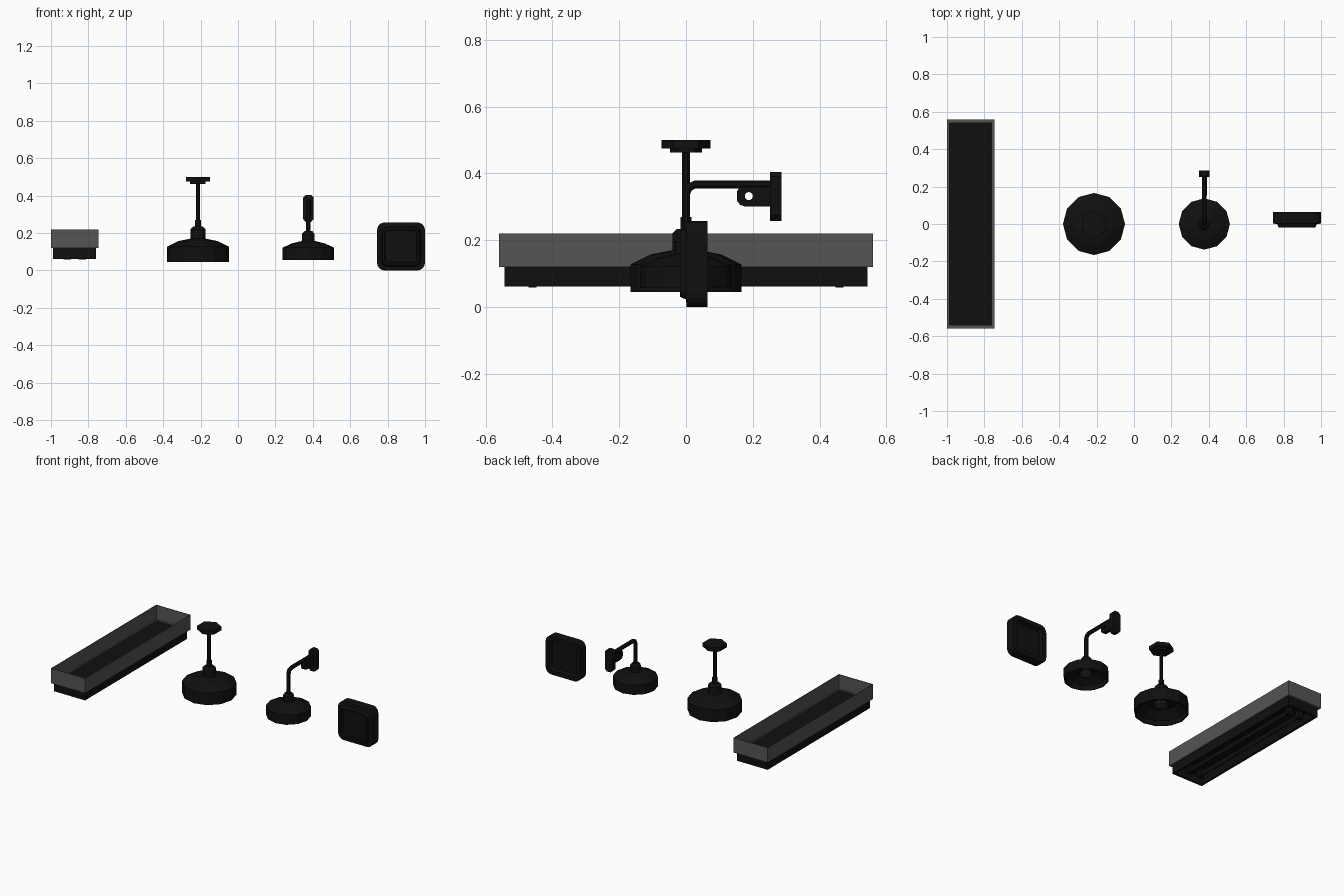
import bpy, bmesh, math
from mathutils import Vector

if "Cube" in bpy.data.objects:
    bpy.data.objects.remove(bpy.data.objects["Cube"])


def material(name, col):
    m = bpy.data.materials.new(name)
    m.diffuse_color = (*col, 1)
    m.use_nodes = True
    m.node_tree.nodes["Principled BSDF"].inputs["Base Color"].default_value = m.diffuse_color
    return m


BLACK = material("black metal", (0.005, 0.005, 0.005))
GREY = material("warm grey frame", (0.095, 0.087, 0.087))
TUBE = material("dark tube", (0.012, 0.012, 0.012))


def skin(name, rings, mat, loc=(0, 0, 0), caps=True, closed=False):
    """Join rings of equal point count with quads, optionally capped or closed."""
    bm = bmesh.new()
    vs = [[bm.verts.new(p) for p in r] for r in rings]
    pairs = list(zip(vs, vs[1:])) + ([(vs[-1], vs[0])] if closed else [])
    for a, b in pairs:
        n = len(a)
        for i in range(n):
            bm.faces.new((a[i], a[(i + 1) % n], b[(i + 1) % n], b[i]))
    if caps and not closed:
        bm.faces.new(vs[0])
        bm.faces.new(vs[-1])
    bmesh.ops.recalc_face_normals(bm, faces=bm.faces)
    me = bpy.data.meshes.new(name)
    bm.to_mesh(me)
    bm.free()
    me.materials.append(mat)
    ob = bpy.data.objects.new(name, me)
    ob.location = loc
    bpy.context.collection.objects.link(ob)
    return ob


def lathe(name, profile, sides, mat, loc, phase=0.0):
    rings = [[(r * math.cos(phase + math.tau * i / sides),
               r * math.sin(phase + math.tau * i / sides), z)
              for i in range(sides)] for r, z in profile]
    return skin(name, rings, mat, loc)


def rect(hx, hy, z):
    return [(-hx, -hy, z), (hx, -hy, z), (hx, hy, z), (-hx, hy, z)]


def box(name, x, y, z, mat):
    return skin(name, [[(px, py, h) for px in x[:1] for py in y] +
                       [(px, py, h) for px in x[1:] for py in y[::-1]] for h in z], mat)


def sweep(name, path, r, mat, loc, sides=8):
    """Tube in the yz plane; path holds (y, z, angle of travel)."""
    rings = []
    for y, z, a in path:
        ny, nz = -math.sin(a), math.cos(a)
        rings.append([(r * math.cos(t), y + r * math.sin(t) * ny, z + r * math.sin(t) * nz)
                      for t in (math.tau * (i + .5) / sides for i in range(sides))])
    return skin(name, rings, mat, loc)


# --- ceiling trough light ---
TX = -0.873
skin("trough_frame", [rect(*r) for r in (
    (.127, .56, .12), (.127, .56, .22), (.124, .557, .22), (.124, .557, .124),
    (.11, .535, .124), (.11, .535, .12))], GREY, (TX, 0, 0), closed=True)
skin("trough_housing", [rect(*r) for r in (
    (.115, .543, .126), (.115, .543, .062), (.1, .527, .062), (.082, .51, .105))],
    BLACK, (TX, 0, 0))
for s in (-1, 1):
    x = TX + s * .04
    sweep("fluorescent_tube", [(-.46, .078, 0), (.46, .078, 0)], .014, TUBE, (x, 0, 0))
    for e in (-1, 1):
        box("tube_socket", (x - .02, x + .02), (e * .46 - .012, e * .46 + .012),
            (.058, .106), BLACK)


# --- round shades shared by the pendant and arm lamps ---
def shade(name, x, r, z0, z1, z2, neck, ztop):
    lathe(name + "_shade", [
        (.05, z1 - .005), (r * .6, z1 - .005), (r * .93, z0 + .03), (r * .95, z0),
        (r, z0), (r, z1), (r * .64, z2 - .013), (neck, z2),
        (neck, ztop - .014), (neck * .65, ztop)], 12, BLACK, (x, 0, 0))
    b = r * .3
    lathe(name + "_bulb", [(b * .5, z1), (b, z1 - .025), (b * .9, z1 - .04),
                           (b * .4, z1 - .055)], 8, TUBE, (x, 0, 0))


# --- pendant lamp ---
PX = -0.214
shade("pendant", PX, .166, .045, .127, .17, .041, .234)
lathe("pendant_collar", [(.017, .23), (.017, .27)], 8, BLACK, (PX, 0, 0))
lathe("pendant_stem", [(.0125, .26), (.0125, .465)], 8, BLACK, (PX, 0, 0), math.pi / 8)
lathe("ceiling_plate", [(.048, .462), (.048, .475), (.0735, .475), (.0735, .5)],
      6, BLACK, (PX, 0, 0), math.pi / 2)

# --- wall arm lamp ---
AX = 0.376
shade("arm_lamp", AX, .137, .057, .122, .158, .033, .21)
h = math.pi / 2
sweep("lamp_arm", [(0, .2, h), (0, .338, h), (.008, .358, h / 2), (.028, .367, 0),
                   (.26, .367, 0)], .0135, BLACK, (AX, 0, 0))

# gusset under the arm, with a round hole
n = 16
cy, cz = .188, .332
hole = [(cy + .012 * math.cos(math.tau * i / n), cz + .012 * math.sin(math.tau * i / n))
        for i in range(n)]
rim = []
for i in range(n):
    c, s = math.cos(math.tau * i / n), math.sin(math.tau * i / n)
    k = min((.068 if c > 0 else .035) / max(abs(c), 1e-6),
            (.027 if s > 0 else .031) / max(abs(s), 1e-6))
    if c < 0 and s < 0:
        k = min(k, .052 / (abs(c) + abs(s)))
    rim.append((cy + k * c, cz + k * s))
skin("arm_gusset", [[(x, y, z) for y, z in loop] for x, loop in (
    (-.013, hole), (-.013, rim), (.013, rim), (.013, hole))],
    BLACK, (AX, 0, 0), closed=True)
box("gusset_root", (AX - .013, AX + .013), (.226, .26), (.301, .36), BLACK)

# wall plate with chamfered corners
plate = [(-.028, .275), (-.014, .258), (.014, .258), (.028, .275),
         (.028, .39), (.014, .404), (-.014, .404), (-.028, .39)]
skin("wall_plate", [[(x, y, z) for x, z in plate] for y in (.252, .286)], BLACK, (AX, 0, 0))


# --- square wall light ---
def rounded(half, r, y, seg=4):
    pts = []
    for q, (sx, sz) in enumerate(((1, 1), (-1, 1), (-1, -1), (1, -1))):
        for i in range(seg + 1):
            a = h * (q + i / seg)
            pts.append((sx * (half - r) + r * math.cos(a), y,
                        sz * (half - r) + r * math.sin(a)))
    return pts


skin("square_wall_light", [rounded(*r) for r in (
    (.09, .02, .045), (.1, .025, .064), (.1285, .042, .064), (.1285, .042, .002),
    (.106, .03, 0), (.098, .025, -.018), (.088, .02, -.018), (.084, .018, -.01))],
    BLACK, (.8715, 0, .1285))
